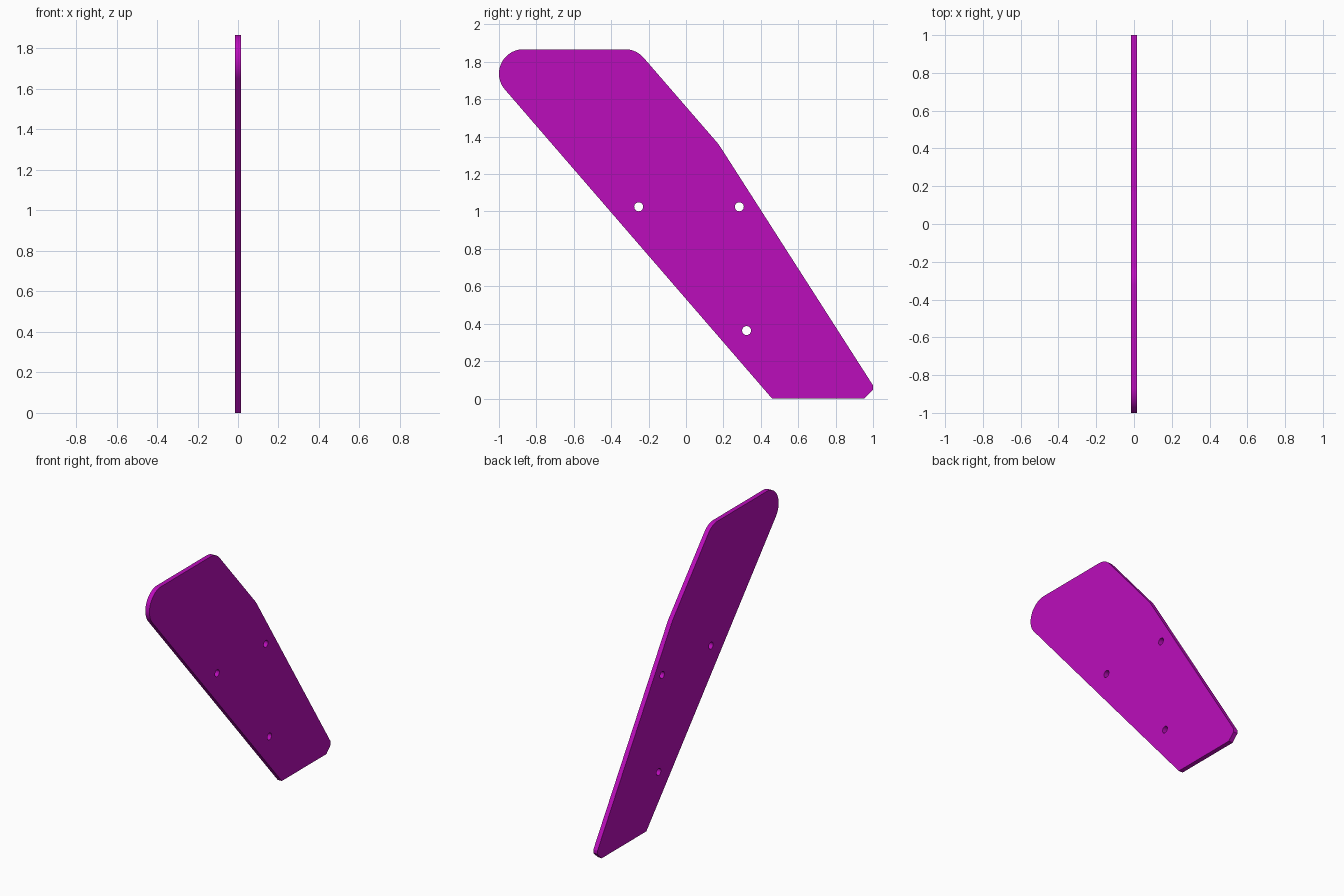
import bpy
from math import sin, cos, radians, pi

if "Cube" in bpy.data.objects:
    bpy.data.objects.remove(bpy.data.objects["Cube"])

HALF = 0.016      # half thickness
R = 0.13          # top corner radius


def arc(cy, cz, r, a0, a1, n):
    return [(cy + r * cos(radians(a0 + (a1 - a0) * i / n)),
             cz + r * sin(radians(a0 + (a1 - a0) * i / n))) for i in range(n + 1)]


# Outline of the plate in the y-z plane, counter-clockwise
outline = [(0.46, 0.0), (0.953, 0.0), (1.0, 0.047), (1.0, 0.07)]
outline += [(0.185, 1.343), (0.172, 1.362)]             # knee on the back edge
outline += arc(-0.325, 1.737, R, 41, 90, 10)            # top corner
outline += arc(-0.87, 1.737, R, 90, 221, 24)            # large nose corner

# Bolt holes
holes = [(-0.253, 1.025), (0.285, 1.025), (0.324, 0.363)]

curve = bpy.data.curves.new("plate", 'CURVE')
curve.dimensions = '2D'
curve.fill_mode = 'BOTH'
curve.extrude = HALF


def add_loop(points):
    s = curve.splines.new('POLY')
    s.points.add(len(points) - 1)
    for p, (y, z) in zip(s.points, points):
        p.co = (y, z, 0, 1)
    s.use_cyclic_u = True


add_loop(outline)
for hy, hz in holes:
    add_loop(arc(hy, hz, 0.024, 0, 345, 23))

# Stand the plate upright and turn it into a mesh
plate = bpy.data.objects.new("side_plate", curve)
bpy.context.collection.objects.link(plate)
plate.rotation_euler = (pi / 2, 0, pi / 2)
bpy.context.view_layer.objects.active = plate
plate.select_set(True)
bpy.ops.object.convert(target='MESH')
bpy.ops.object.transform_apply(location=False, rotation=True, scale=False)
bpy.ops.object.shade_smooth_by_angle(angle=radians(30))

mat = bpy.data.materials.new("magenta")
mat.diffuse_color = (0.5, 0.004, 0.5, 1)
mat.use_nodes = True
mat.node_tree.nodes["Principled BSDF"].inputs["Base Color"].default_value = mat.diffuse_color
plate.data.materials.clear()
plate.data.materials.append(mat)
